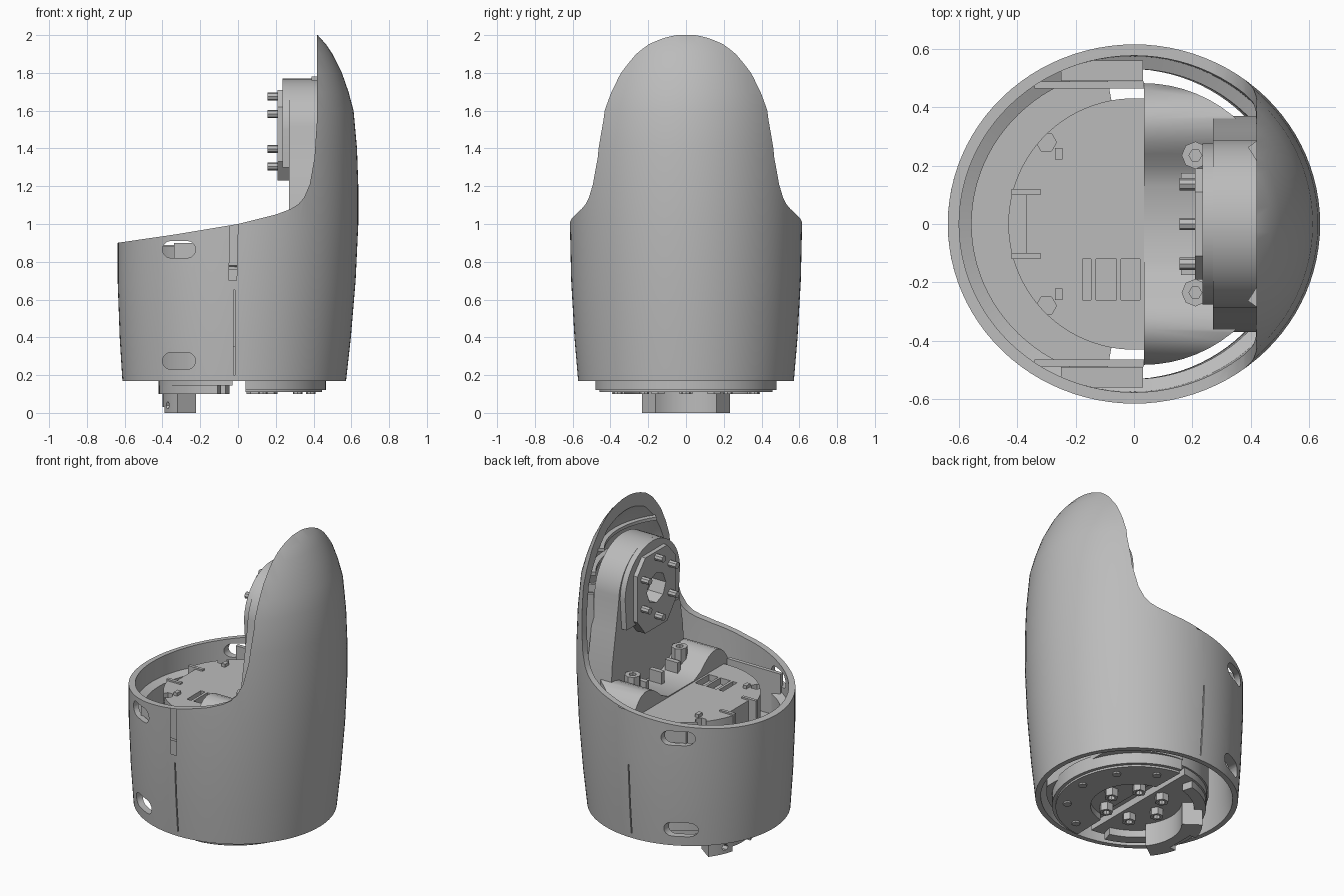
import bpy, bmesh
from math import cos, sin, radians, pi

old = bpy.data.objects.get("Cube")
if old:
    bpy.data.objects.remove(old, do_unlink=True)

grey = bpy.data.materials.new("plain_grey")
grey.use_nodes = True
GREY = (0.5, 0.5, 0.5, 1)
grey.diffuse_color = GREY
grey.node_tree.nodes["Principled BSDF"].inputs["Base Color"].default_value = GREY
SQUASH = 0.965  # the body is slightly narrower in y than in x
parts = []


def finish(name, bm):
    bmesh.ops.recalc_face_normals(bm, faces=bm.faces)
    mesh = bpy.data.meshes.new(name)
    bm.to_mesh(mesh)
    bm.free()
    mesh.materials.append(grey)
    ob = bpy.data.objects.new(name, mesh)
    bpy.context.collection.objects.link(ob)
    parts.append(ob)
    return ob


def prism(name, pts, axis, lo, hi):
    """Extrude a 2D outline along an axis."""
    place = {"x": lambda a, b, h: (h, a, b),
             "y": lambda a, b, h: (a, h, b),
             "z": lambda a, b, h: (a, b, h)}[axis]
    bm = bmesh.new()
    ends = [[bm.verts.new(place(a, b, h)) for a, b in pts] for h in (lo, hi)]
    bm.faces.new(ends[0])
    bm.faces.new(ends[1])
    n = len(pts)
    for i in range(n):
        j = (i + 1) % n
        bm.faces.new((ends[0][i], ends[0][j], ends[1][j], ends[1][i]))
    return finish(name, bm)


def rect(a0, a1, b0, b1):
    return [(a0, b0), (a1, b0), (a1, b1), (a0, b1)]


def arc(r, a0, a1, n=32, cx=0, cy=0, squash=1):
    steps = [radians(a0 + (a1 - a0) * i / n) for i in range(n + 1)]
    return [(cx + r * cos(t), cy + r * sin(t) * squash) for t in steps]


def disc(r, n, cx=0, cy=0):
    return arc(r, 0, 360, n, cx, cy)[:-1]


def sector(name, r0, r1, a0, a1, z0, z1, n=32):
    """Curved band between two radii."""
    pts = arc(r1, a0, a1, n, squash=SQUASH) + arc(r0, a1, a0, n, squash=SQUASH)
    return prism(name, pts, "z", z0, z1)


def carve(ob, cutter, operation="DIFFERENCE"):
    mod = ob.modifiers.new("carve", "BOOLEAN")
    mod.operation, mod.solver, mod.object = operation, "EXACT", cutter
    bpy.context.view_layer.objects.active = ob
    bpy.ops.object.modifier_apply(modifier=mod.name)
    parts.remove(cutter)
    bpy.data.objects.remove(cutter, do_unlink=True)


# Outer shell: turned wall, then trimmed to the sweeping side profile
wall = [(.592, .17), (.612, .4), (.63, .7), (.637, 1), (.637, 1.2), (.63, 1.4),
        (.612, 1.6), (.585, 1.7), (.55, 1.8), (.5, 1.9), (.467, 1.95), (.422, 2),
        (.3, 2.08), (.05, 2.12), (.05, 2.07), (.28, 2.03), (.385, 1.96),
        (.46, 1.87), (.51, 1.77), (.545, 1.68), (.572, 1.59), (.592, 1.4),
        (.597, 1.2), (.597, 1), (.595, .78), (.55, .76), (.55, .3), (.56, .17)]
bm = bmesh.new()
SEG = 96
rings = []
for i in range(SEG):
    t = 2 * pi * i / SEG
    rings.append([bm.verts.new((r * cos(t) - .02 * max(0, 1 - z) / .83,
                                r * sin(t) * SQUASH, z)) for r, z in wall])
for i in range(SEG):
    a, b = rings[i], rings[(i + 1) % SEG]
    for k in range(len(wall)):
        m = (k + 1) % len(wall)
        bm.faces.new((a[k], b[k], b[m], a[m]))
shell = finish("outer_shell", bm)
sweep = [(-.8, .87), (-.64, .9), (-.33, .945), (0, 1), (.2, 1.05), (.28, 1.08),
         (.32, 1.105), (.35, 1.14), (.38, 1.21), (.405, 1.35), (.418, 1.55),
         (.42, 2.3), (-.8, 2.3)]
carve(shell, prism("sweep_cutter", sweep, "y", -1, 1))

# Oblong side openings and seam slits
for z in (.275, .865):
    slot = arc(.045, -90, 90, 10, -.27, z) + arc(.045, 90, 270, 10, -.355, z)
    carve(shell, prism("slot_cutter", slot, "y", -1, 1))
carve(shell, prism("seam_cutter", rect(-.023, -.016, .2, .65), "y", -1, 1))

# Ribs inside the tall hood
for z, r in ((1.25, .61), (1.43, .6), (1.61, .575), (1.76, .525)):
    sector("hood_cross_rib", r - .05, r, -35, 35, z, z + .02)
for a in (-36, -22, 22, 36):
    sector("hood_upright_rib", .535, .605, a - 1, a + 1, .8, 1.5, 2)

# Drum with flat lid, vents and a notch
drum = prism("drum", arc(.43, 85.5, 274.5, 48), "z", .19, .88)
for x0, x1 in ((-.177, -.147), (-.13, -.06), (-.045, .02)):
    carve(drum, prism("vent_cutter", rect(x0, x1, -.26, -.12), "z", .84, 1))
carve(drum, prism("notch_cutter", rect(-.5, -.37, -.11, .12), "z", .7, 1))
for s in (1, -1):
    carve(drum, prism("clip_cutter", disc(.035, 6, -.3, s * .28), "z", .83, 1))
    prism("notch_post", rect(-.42, -.32, s * .11 - .01, s * .11 + .01), "z", .7, .89)
    prism("lid_clip", rect(-.27, -.245, s * .24 - .02, s * .24 + .02), "z", .85, .9)

# Floor around the drum and side wall plates
sector("ring_floor", .42, .565, 100, 260, .6, .63)
for s in (1, -1):
    prism("side_plate", rect(-.34, .035, s * .475 - .012, s * .475 + .012), "z", .35, .9)
    prism("side_ledge", rect(-.25, .03, s * .525 - .035, s * .525 + .035), "z", .76, .8)

# Saddle with two humps, rounded off at the outside
half = [(.13, .885), (.2, .92), (.24, .955), (.28, .983), (.32, .997), (.36, 1),
        (.4, .985), (.43, .96), (.46, .92), (.485, .86), (.485, .19)]
outline = half + [(-y, z) for y, z in reversed(half)]
saddle = prism("saddle", outline, "x", .035, .44)
carve(saddle, prism("round_cutter", disc(.482, 64, .03), "z", 0, 1.2), "INTERSECT")
for s in (1, -1):
    post = prism("screw_post", disc(.047, 8, .21, s * .235), "z", .85, 1.02)
    carve(post, prism("bore_cutter", disc(.022, 6, .21, s * .235), "z", .97, 1.1))
for y in (-.16, 0, .16):
    prism("saddle_tab", rect(.16, .25, y - .015, y + .015), "z", .85, .96)

# Upright arm behind the saddle
lower = [(.37, .87), (.355, 1.1), (.32, 1.3)]
crown = arc(.29, 0, 180, 24, 0, 1.48)
arm_outline = lower + crown + [(-y, z) for y, z in reversed(lower)]
arm = prism("arm", arm_outline, "x", .27, .44)
head = [(.26, 1.3)] + arc(.275, 0, 180, 24, 0, 1.495) + [(-.26, 1.3)]
arm_head = prism("arm_head", head, "x", .235, .4)

# Mounting pad with socket and pegs
pad = prism("mount_pad", [(.19, 1.33), (.19, 1.62), (.11, 1.71), (-.11, 1.71),
                          (-.19, 1.62), (-.19, 1.33), (-.11, 1.23), (.11, 1.23)],
            "x", .208, .3)
for ob in (pad, arm, arm_head):
    carve(ob, prism("socket_cutter", disc(.095, 8, 0, 1.48), "x", .1, .36))
prism("socket_hub", disc(.045, 12, 0, 1.48), "x", .28, .38)
for cy, cz in arc(.185, 30, 390, 6, 0, 1.49)[:-1]:
    prism("peg", disc(.021, 8, cy * .85, cz), "x", .155, .25)

# Underside: stepped half plate, thinner half plate and rim
right_pts = arc(.465, -85, 85, 40, squash=1.035)
prism("base_half_plate", right_pts, "z", .15, .21)
for name, r, z0, z1 in (("base_rim", .465, .122, .16), ("base_rim_step", .445, .11, .13)):
    band = arc(r, -85, 85, 40, squash=1.035) + arc(.25, 80, -80, 24)
    prism(name, band, "z", z0, z1)
prism("base_thin_plate", arc(.42, 94, 266, 40), "z", .145, .2)
sector("thin_plate_rim", .35, .42, 105, 255, .1, .16)

# Bolt bosses and rim screws
for x, y in arc(.17, 0, 360, 6)[:-1]:
    boss = prism("bolt_boss", disc(.04, 6, x, y), "z", .1, .16)
    carve(boss, prism("bolt_cutter", disc(.022, 8, x, y), "z", .05, .14))
for x, y in arc(.385, -70, 70, 4):
    prism("rim_screw", disc(.025, 8, x, y), "z", .1, .13)

# Connector block hanging below
connector = sector("connector", .28, .4, 143, 217, 0, .15, 12)
carve(connector, prism("groove_cutter", rect(-.5, -.345, -.09, .09), "z", -.1, .03))
for s in (1, -1):
    carve(connector, prism("pin_cutter", disc(.02, 6, s * .14, .04), "x", -.45, -.33))

bpy.ops.object.select_all(action="DESELECT")
for ob in parts:
    ob.select_set(True)
bpy.context.view_layer.objects.active = shell
bpy.ops.object.shade_smooth_by_angle(angle=radians(30))
